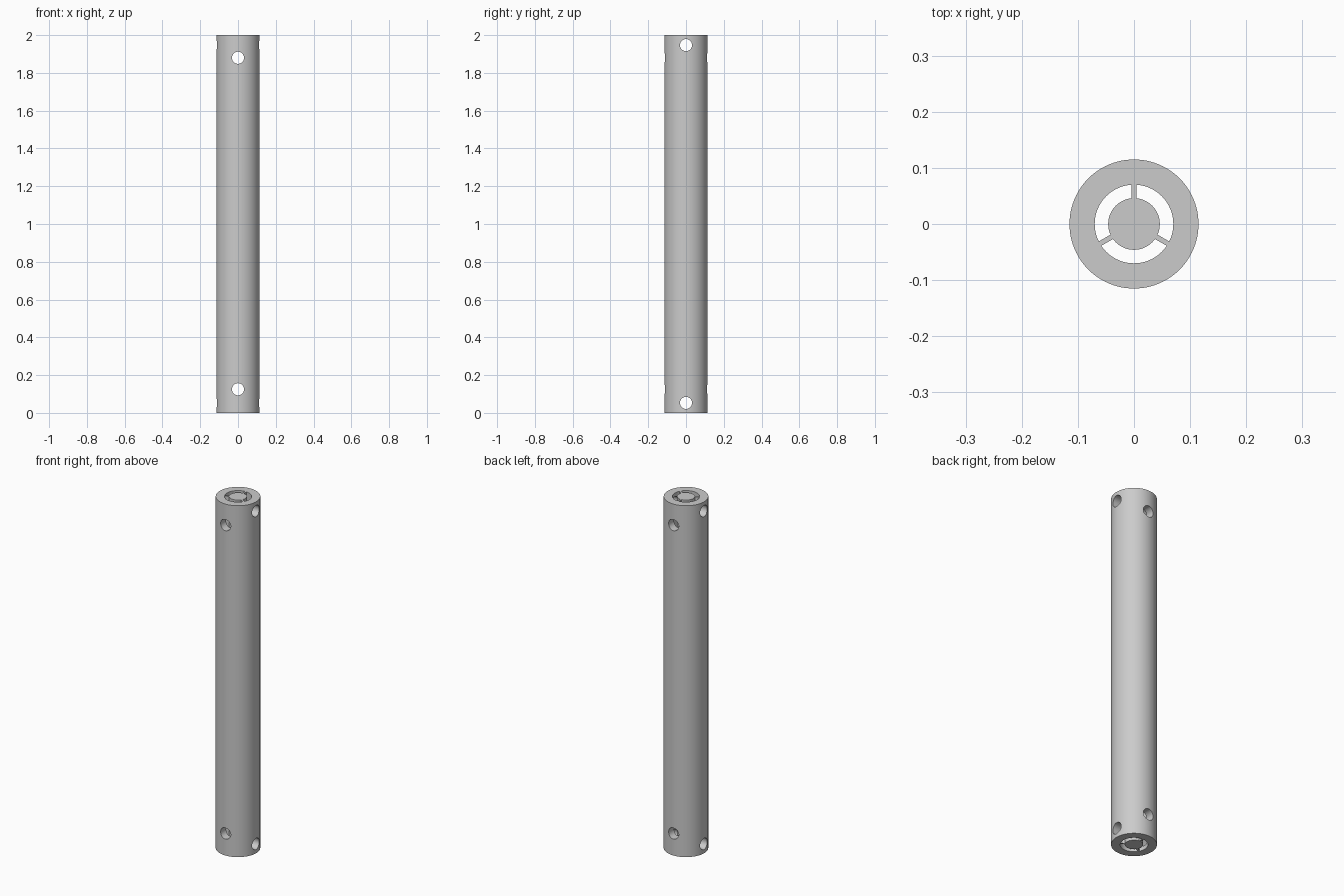
import bpy, bmesh, math
from mathutils import Matrix, Vector

if "Cube" in bpy.data.objects:
    bpy.data.objects.remove(bpy.data.objects["Cube"])

HEIGHT = 2.0
OUTER, BORE, CORE = 0.115, 0.07, 0.046
RIB_WIDTH = 0.009
HOLE = 0.032
SIDES = 96

grey = bpy.data.materials.new("plain grey")
grey.use_nodes = True
grey.diffuse_color = (0.6, 0.6, 0.6, 1)
grey.node_tree.nodes["Principled BSDF"].inputs["Base Color"].default_value = (0.6, 0.6, 0.6, 1)


def make_object(name, bm):
    bmesh.ops.recalc_face_normals(bm, faces=bm.faces)
    mesh = bpy.data.meshes.new(name)
    bm.to_mesh(mesh)
    bm.free()
    mesh.materials.append(grey)
    obj = bpy.data.objects.new(name, mesh)
    bpy.context.collection.objects.link(obj)
    return obj


def cylinder(name, radius, length, matrix, sides=SIDES):
    bm = bmesh.new()
    bmesh.ops.create_cone(bm, cap_ends=True, segments=sides, radius1=radius,
                          radius2=radius, depth=length, matrix=matrix)
    return make_object(name, bm)


def tube(name):
    # Rectangular wall section spun around the z axis
    bm = bmesh.new()
    section = [(BORE, 0), (OUTER, 0), (OUTER, HEIGHT), (BORE, HEIGHT)]
    verts = [bm.verts.new((r, 0, z)) for r, z in section]
    edges = [bm.edges.new((verts[i], verts[(i + 1) % 4])) for i in range(4)]
    bmesh.ops.spin(bm, geom=verts + edges, cent=(0, 0, 0), axis=(0, 0, 1),
                   angle=math.tau, steps=SIDES, use_merge=True)
    bmesh.ops.remove_doubles(bm, verts=bm.verts, dist=1e-5)
    return make_object(name, bm)


def rib(name, angle):
    # Thin full-length web between the core and the tube wall
    inner, outer = CORE - 0.001, BORE + 0.001
    bm = bmesh.new()
    place = (Matrix.Rotation(angle, 4, 'Z')
             @ Matrix.Translation(((inner + outer) / 2, 0, HEIGHT / 2))
             @ Matrix.Diagonal((outer - inner, RIB_WIDTH, HEIGHT, 1)))
    bmesh.ops.create_cube(bm, size=1, matrix=place)
    return make_object(name, bm)


# Body parts
parts = [tube("outer_tube"),
         cylinder("inner_core", CORE, HEIGHT, Matrix.Translation((0, 0, HEIGHT / 2)))]
for i, name in enumerate(("back_rib", "right_rib", "left_rib")):
    parts.append(rib(name, math.radians(90 + 120 * i)))

# Cross holes: one pair front to back, one pair side to side
cutters = []
for axis, heights in (('X', (0.125, 1.88)), ('Y', (0.053, 1.947))):
    for z in heights:
        place = Matrix.Translation(Vector((0, 0, z))) @ Matrix.Rotation(math.pi / 2, 4, axis)
        cutter = cylinder("hole_cutter", HOLE, 0.4, place, 48)
        cutter.hide_render = True
        cutters.append(cutter)

for part in parts:
    bpy.ops.object.select_all(action='DESELECT')
    part.select_set(True)
    bpy.context.view_layer.objects.active = part
    for cutter in cutters:
        mod = part.modifiers.new("cross_hole", 'BOOLEAN')
        mod.operation = 'DIFFERENCE'
        mod.solver = 'EXACT'
        mod.object = cutter
        bpy.ops.object.modifier_apply(modifier=mod.name)
    bpy.ops.object.shade_smooth_by_angle(angle=math.radians(30))

for cutter in cutters:
    bpy.data.objects.remove(cutter)
